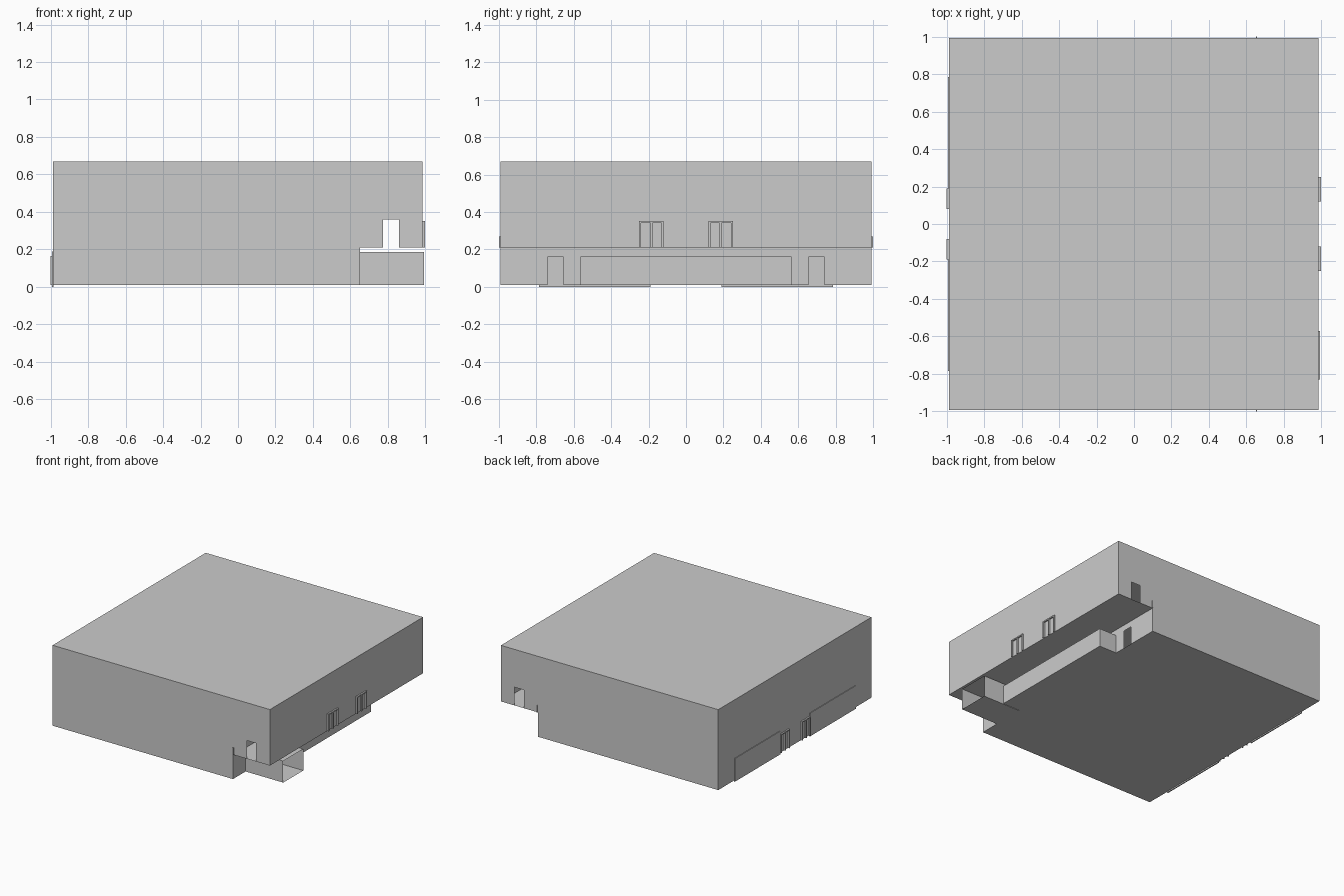
import bpy, bmesh

if "Cube" in bpy.data.objects:
    bpy.data.objects.remove(bpy.data.objects["Cube"])

X0, XS, X1 = -0.988, 0.65, 0.985     # outer walls and the step under the balcony
Y = 0.993
Z0, ZS, Z1 = 0.01, 0.21, 0.67


def sheet(bm, axis, c, u, v, holes=()):
    """Flat rectangle at axis=c spanning u x v, leaving rectangular holes (u0,u1,v0,v1)."""
    us = sorted(set(list(u) + [h[i] for h in holes for i in (0, 1)]))
    vs = sorted(set(list(v) + [h[i] for h in holes for i in (2, 3)]))
    for a, b in zip(us, us[1:]):
        for d, e in zip(vs, vs[1:]):
            m, n = (a + b) / 2, (d + e) / 2
            if any(h[0] < m < h[1] and h[2] < n < h[3] for h in holes):
                continue
            pts = []
            for p in ((a, d), (b, d), (b, e), (a, e)):
                q = list(p)
                q.insert(axis, c)
                pts.append(bm.verts.new(q))
            bm.faces.new(pts)


def finish(bm, name, recalc=True):
    bmesh.ops.remove_doubles(bm, verts=bm.verts, dist=1e-5)
    if recalc:
        bmesh.ops.recalc_face_normals(bm, faces=bm.faces)
    me = bpy.data.meshes.new(name)
    bm.to_mesh(me)
    bm.free()
    ob = bpy.data.objects.new(name, me)
    bpy.context.collection.objects.link(ob)
    return ob


def add_box(bm, x, y, z):
    g = bmesh.ops.create_cube(bm, size=1)
    for w in g["verts"]:
        w.co = [(r[0] + r[1]) / 2 + k * (r[1] - r[0]) for r, k in zip((x, y, z), w.co)]


def frame(name, x, y, z, t, mullion):
    """Jambs, head and optional centre post around an opening in an x-facing wall."""
    bm = bmesh.new()
    y0, y1 = sorted(y)
    add_box(bm, x, (y0, y0 + t), z)
    add_box(bm, x, (y1 - t, y1), z)
    add_box(bm, x, (y0 + t, y1 - t), (z[1] - t, z[1]))
    if mullion:
        m = (y0 + y1) / 2
        add_box(bm, x, (m - t / 2, m + t / 2), (z[0], z[1] - t))
    return finish(bm, name)


# Hall shell: thin walls, stepped floor, flat roof
bm = bmesh.new()
step = (XS, X1, Z0, ZS)
end_door = (0.775, 0.86, ZS, 0.36)
for s in (-Y, Y):
    sheet(bm, 1, s, (X0, X1), (Z0, Z1), (step, end_door))
sheet(bm, 0, X0, (-Y, Y), (Z0, Z1))
sheet(bm, 0, X1, (-Y, Y), (ZS, Z1))
sheet(bm, 2, Z1, (X0, X1), (-Y, Y))
sheet(bm, 2, Z0, (X0, XS), (-Y, Y))
sheet(bm, 2, ZS, (XS, X1), (-Y, Y))
# Wall under the balcony with two doorways and the alcove opening
sheet(bm, 0, XS, (-Y, Y), (Z0, ZS),
      ((-0.74, -0.655, Z0, 0.16), (0.655, 0.74, Z0, 0.16), (-0.565, 0.565, Z0, 0.162)))
finish(bm, "hall_shell")

# Long alcove below the balcony
bm = bmesh.new()
sheet(bm, 0, 0.81, (-0.565, 0.565), (Z0, 0.162))
for z in (Z0, 0.162):
    sheet(bm, 2, z, (XS, 0.81), (-0.565, 0.565))
for y in (-0.565, 0.565):
    sheet(bm, 1, y, (XS, 0.81), (Z0, 0.162))
finish(bm, "alcove")

# Side passage, open at its outer end
bm = bmesh.new()
for y in (-0.83, -0.57):
    sheet(bm, 1, y, (XS, 0.992), (Z0, 0.187))
for z in (Z0, 0.187):
    sheet(bm, 2, z, (XS, 0.992), (-0.83, -0.57))
finish(bm, "side_passage")

# Balcony railing, ends poking through the walls
bm = bmesh.new()
add_box(bm, (0.651, 0.657), (-1, 1), (ZS, 0.27))
finish(bm, "balcony_railing")

# Mirrored openings on both long sides
for s, side in ((-1, "a"), (1, "b")):
    frame("balcony_door_" + side, (0.975, 0.997), (s * 0.12, s * 0.25), (ZS, 0.352), 0.01, True)
    frame("entrance_door_" + side, (-1.0, -0.978), (s * 0.08, s * 0.19), (Z0, 0.165), 0.009, True)
    bm = bmesh.new()
    add_box(bm, (-0.993, -0.984), (s * 0.19, s * 0.785) if s > 0 else (-0.785, -0.19), (0.0, 0.19))
    finish(bm, "wall_panel_" + side)
